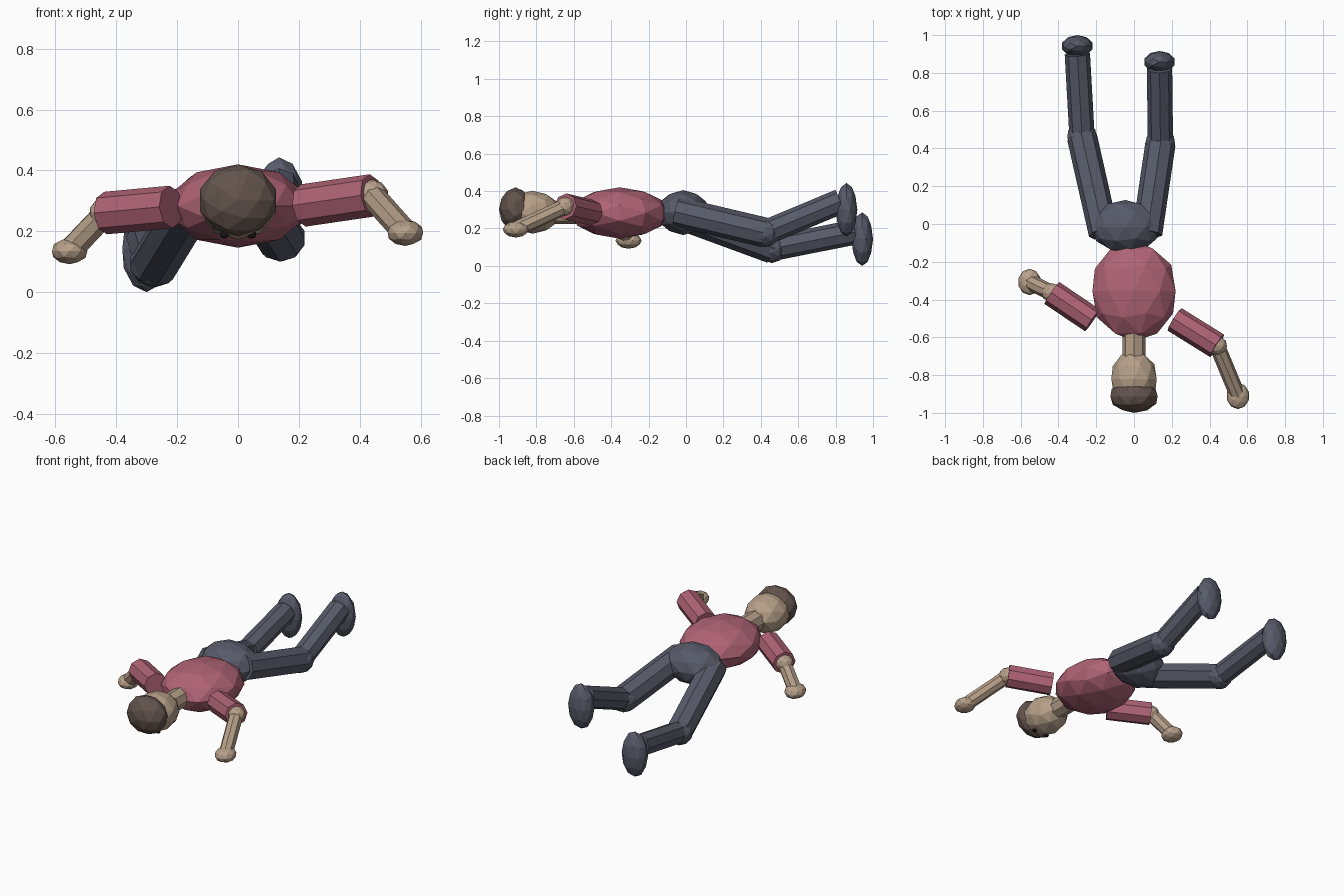
import bpy
import bmesh
from mathutils import Vector, Matrix

if "Cube" in bpy.data.objects:
    bpy.data.objects.remove(bpy.data.objects["Cube"])


def material(name, rgb):
    m = bpy.data.materials.new(name)
    m.use_nodes = True
    m.diffuse_color = (*rgb, 1)
    m.node_tree.nodes["Principled BSDF"].inputs["Base Color"].default_value = (*rgb, 1)
    return m


SHIRT = material("rose_shirt", (0.43, 0.125, 0.18))
SKIN = material("tan_skin", (0.47, 0.35, 0.25))
HAIR = material("brown_hair", (0.125, 0.087, 0.074))
TROUSERS = material("slate_trousers", (0.096, 0.105, 0.142))
EYES = material("dark_eyes", (0.01, 0.01, 0.01))


def finish(bm, name, mat):
    mesh = bpy.data.meshes.new(name)
    bm.to_mesh(mesh)
    bm.free()
    mesh.materials.append(mat)
    obj = bpy.data.objects.new(name, mesh)
    bpy.context.collection.objects.link(obj)
    return obj


def blob(name, mat, centre, radii, along_y=True):
    """Faceted ellipsoid whose half extents are exactly the radii."""
    bm = bmesh.new()
    bmesh.ops.create_icosphere(bm, subdivisions=2, radius=1)
    if along_y:
        bm.transform(Matrix.Rotation(1.5708, 4, 'X'))
    reach = [max(abs(v.co[i]) for v in bm.verts) for i in range(3)]
    for v in bm.verts:
        v.co = Vector(centre[i] + v.co[i] * radii[i] / reach[i] for i in range(3))
    return finish(bm, name, mat)


def limb(name, mat, start, end, radius):
    """Eight-sided cylinder between two points."""
    start, end = Vector(start), Vector(end)
    axis = end - start
    bm = bmesh.new()
    bmesh.ops.create_cone(bm, cap_ends=True, segments=8, radius1=radius,
                          radius2=radius, depth=axis.length)
    turn = axis.to_track_quat('Z', 'Y').to_matrix().to_4x4()
    bm.transform(Matrix.Translation((start + end) / 2) @ turn)
    return finish(bm, name, mat)


# Body and head, lying face down
blob("torso", SHIRT, (0, -0.355, 0.283), (0.22, 0.265, 0.137))
blob("pelvis", TROUSERS, (-0.045, -0.015, 0.285), (0.175, 0.142, 0.12))
limb("neck", SKIN, (0, -0.57, 0.285), (0, -0.73, 0.285), 0.062)
blob("head", SKIN, (0, -0.82, 0.287), (0.12, 0.15, 0.115))
blob("hair", HAIR, (0, -0.912, 0.302), (0.125, 0.088, 0.118))
for side, sx in (("left", 1), ("right", -1)):
    blob(side + "_eye", EYES, (0.045 * sx, -0.865, 0.19), (0.014, 0.014, 0.014))


def arm(side, shoulder, elbow, hand):
    limb(side + "_upper_arm", SHIRT, shoulder, elbow, 0.07)
    blob(side + "_elbow", SKIN, elbow, (0.052, 0.052, 0.052))
    limb(side + "_forearm", SKIN, elbow, hand, 0.042)
    blob(side + "_hand", SKIN, hand, (0.058, 0.07, 0.043), False)


def leg(side, hip, knee, ankle, foot):
    limb(side + "_thigh", TROUSERS, hip, knee, 0.08)
    blob(side + "_knee", TROUSERS, knee, (0.078, 0.078, 0.078))
    limb(side + "_shin", TROUSERS, knee, ankle, 0.067)
    blob(side + "_foot", TROUSERS, foot, (0.08, 0.058, 0.143), False)


# Arms
arm("left", (0.215, -0.505, 0.285), (0.44, -0.645, 0.318), (0.55, -0.91, 0.195))
arm("right", (-0.22, -0.51, 0.28), (-0.435, -0.365, 0.26), (-0.553, -0.307, 0.135))

# Legs
leg("left", (0.07, -0.05, 0.29), (0.14, 0.425, 0.178),
    (0.135, 0.825, 0.345), (0.135, 0.858, 0.3))
leg("right", (-0.16, -0.05, 0.28), (-0.275, 0.46, 0.093),
    (-0.3, 0.9, 0.18), (-0.3, 0.942, 0.143))
